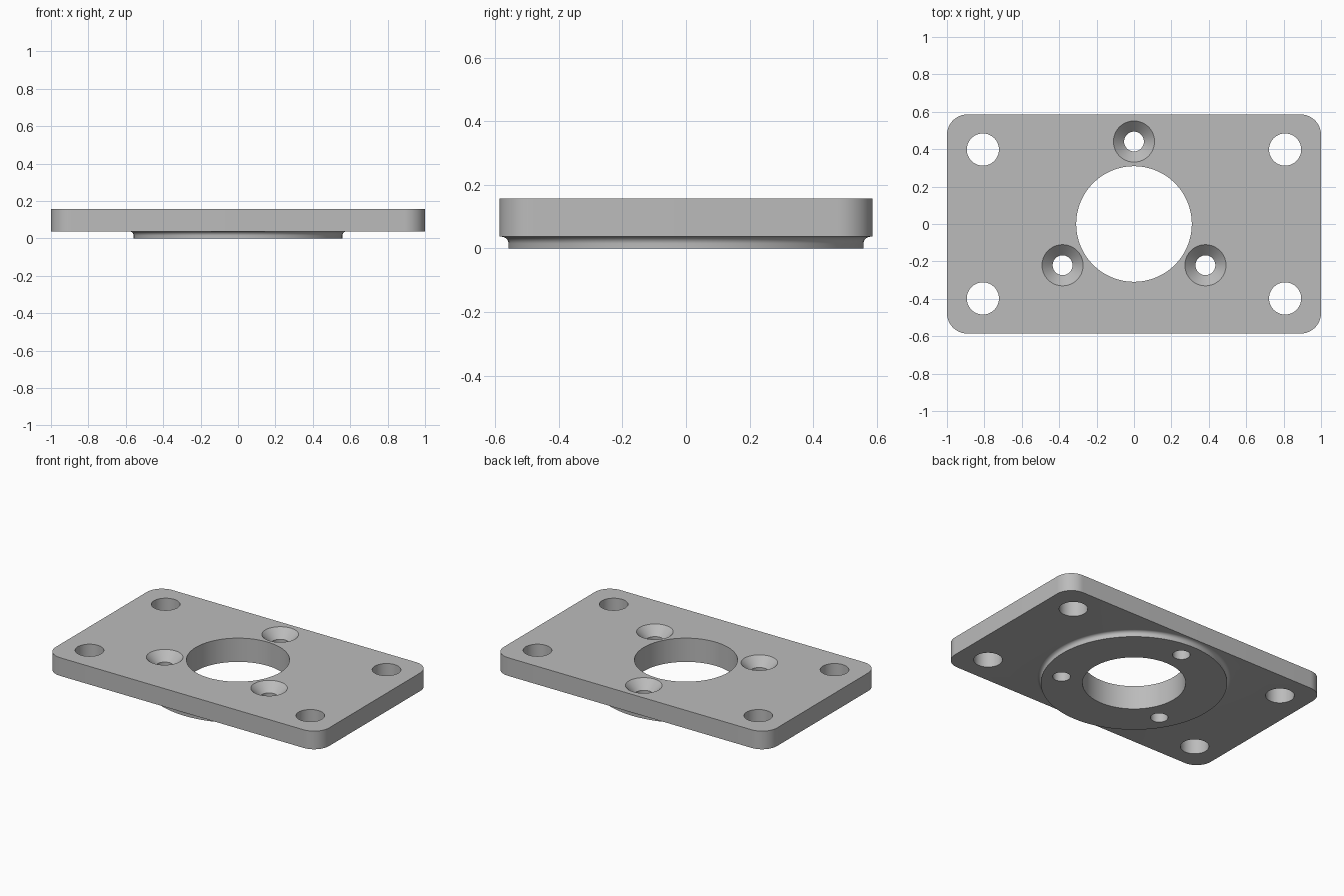
import bpy, bmesh, math

if "Cube" in bpy.data.objects:
    bpy.data.objects.remove(bpy.data.objects["Cube"])

TOP, STEP = 0.157, 0.037
HALF_X, HALF_Y, CORNER = 1.0, 0.586, 0.11

grey = bpy.data.materials.new("machined grey")
grey.use_nodes = True
grey.diffuse_color = (0.5, 0.5, 0.5, 1)
grey.node_tree.nodes["Principled BSDF"].inputs["Base Color"].default_value = (0.5, 0.5, 0.5, 1)


def make_object(name, bm):
    bmesh.ops.recalc_face_normals(bm, faces=bm.faces)
    mesh = bpy.data.meshes.new(name)
    bm.to_mesh(mesh)
    bm.free()
    mesh.materials.append(grey)
    obj = bpy.data.objects.new(name, mesh)
    bpy.context.collection.objects.link(obj)
    return obj


def turned(name, profile, x=0, y=0, sides=64):
    """Solid of revolution from (radius, z) points, capped at both ends."""
    bm = bmesh.new()
    rings = []
    for r, z in profile:
        rings.append([bm.verts.new((x + r * math.cos(math.tau * i / sides),
                                    y + r * math.sin(math.tau * i / sides), z))
                      for i in range(sides)])
    for low, high in zip(rings, rings[1:]):
        for i in range(sides):
            j = (i + 1) % sides
            bm.faces.new((low[i], low[j], high[j], high[i]))
    bm.faces.new(rings[0])
    bm.faces.new(rings[-1])
    return make_object(name, bm)


def combine(target, tool, operation):
    mod = target.modifiers.new(operation.title(), "BOOLEAN")
    mod.operation, mod.solver, mod.object = operation, "EXACT", tool
    bpy.context.view_layer.objects.active = target
    bpy.ops.object.modifier_apply(modifier=mod.name)
    bpy.data.objects.remove(tool)


# Rectangular plate with rounded corners
bm = bmesh.new()
outline = []
for k, (sx, sy) in enumerate([(1, 1), (-1, 1), (-1, -1), (1, -1)]):
    for i in range(17):
        a = math.pi / 2 * (k + i / 16)
        outline.append(bm.verts.new((sx * (HALF_X - CORNER) + CORNER * math.cos(a),
                                     sy * (HALF_Y - CORNER) + CORNER * math.sin(a), STEP)))
base = bm.faces.new(outline)
grown = bmesh.ops.extrude_face_region(bm, geom=[base])["geom"]
bmesh.ops.translate(bm, vec=(0, 0, TOP - STEP),
                    verts=[v for v in grown if isinstance(v, bmesh.types.BMVert)])
plate = make_object("mounting_plate", bm)

# Round boss below, with a fillet where it meets the plate
R, F = 0.558, 0.022
profile = [(R, 0)]
for i in range(9):
    a = math.pi / 2 * i / 8
    profile.append((R + F * (1 - math.cos(a)), STEP - F + F * math.sin(a)))
profile.append((R + F, STEP + 0.02))
combine(plate, turned("boss", profile, sides=128), "UNION")

# Central bore and four corner bolt holes
combine(plate, turned("bore", [(0.309, -0.1), (0.309, 0.3)], sides=128), "DIFFERENCE")
for sx in (-1, 1):
    for sy in (-1, 1):
        hole = turned("bolt_hole", [(0.086, -0.1), (0.086, 0.3)], sx * 0.808, sy * 0.398)
        combine(plate, hole, "DIFFERENCE")

# Three countersunk screw holes around the bore
for k in range(3):
    a = math.pi / 2 + math.tau * k / 3
    screw = turned("screw_hole", [(0.053, -0.1), (0.053, TOP - 0.057), (0.11, TOP), (0.13, TOP + 0.02)],
                   0.441 * math.cos(a), 0.441 * math.sin(a))
    combine(plate, screw, "DIFFERENCE")

plate.select_set(True)
bpy.context.view_layer.objects.active = plate
bpy.ops.object.shade_smooth_by_angle(angle=math.radians(30))
